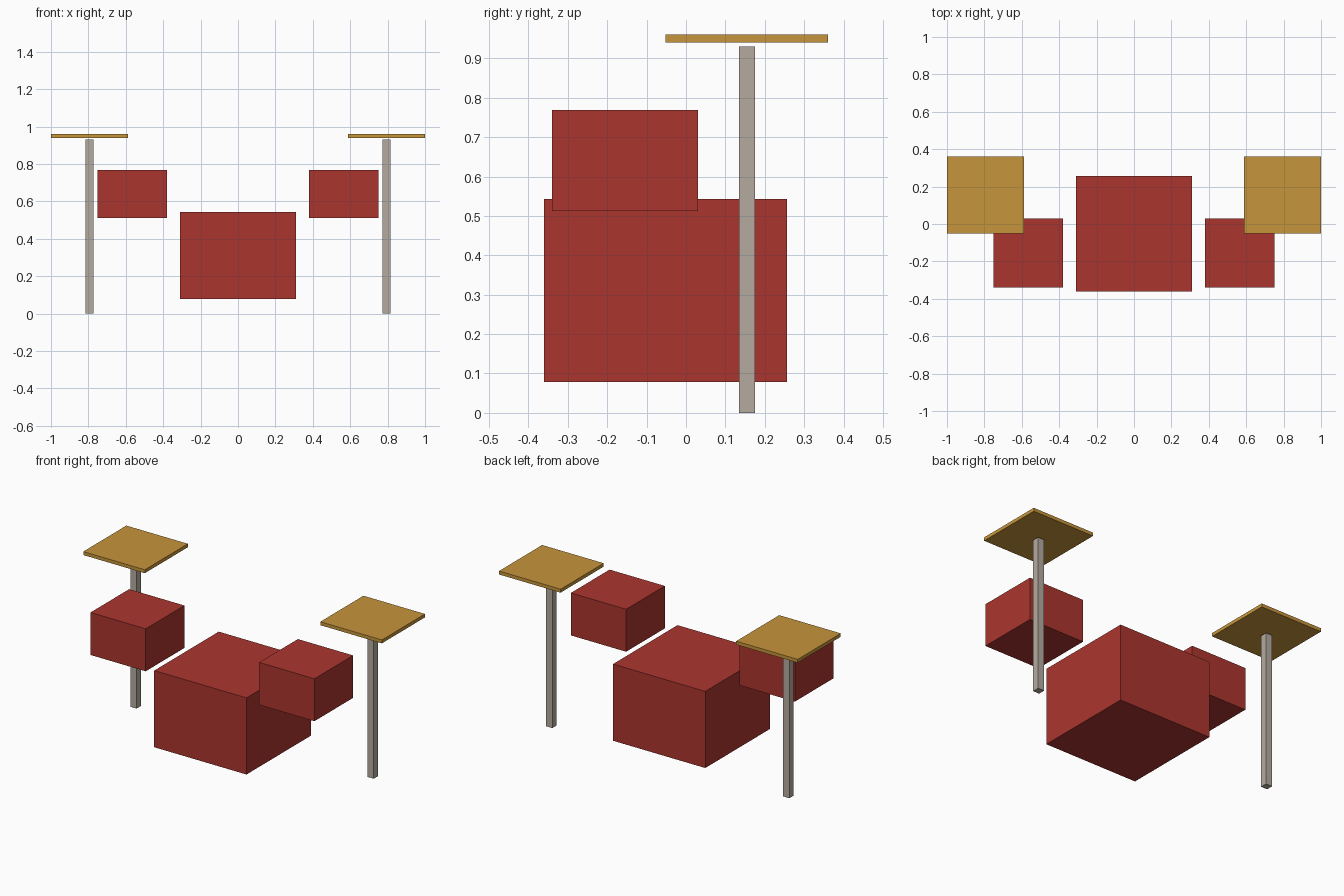
import bpy

if "Cube" in bpy.data.objects:
    bpy.data.objects.remove(bpy.data.objects["Cube"])


def material(name, color):
    mat = bpy.data.materials.new(name)
    mat.diffuse_color = (*color, 1.0)
    mat.use_nodes = True
    mat.node_tree.nodes["Principled BSDF"].inputs["Base Color"].default_value = mat.diffuse_color
    return mat


RED = material("red_paint", (0.41, 0.036, 0.028))
GOLD = material("golden_wood", (0.57, 0.30, 0.043))
STONE = material("pale_post", (0.46, 0.41, 0.35))


def box(name, low, high, mat):
    """Axis-aligned box between two corners."""
    center = [(a + b) / 2 for a, b in zip(low, high)]
    size = [b - a for a, b in zip(low, high)]
    bpy.ops.mesh.primitive_cube_add(size=1, location=center)
    obj = bpy.context.object
    obj.name = obj.data.name = name
    obj.scale = size
    bpy.ops.object.transform_apply(location=False, rotation=False, scale=True)
    obj.data.materials.append(mat)
    return obj


def box_pair(name, low, high, mat):
    """Box on the right and its mirror image on the left."""
    box(name + "_right", low, high, mat)
    box(name + "_left", (-high[0], *low[1:]), (-low[0], *high[1:]), mat)


# Large central block
box("center_block", (-0.309, -0.36, 0.079), (0.309, 0.257, 0.543), RED)

# Raised side blocks
box_pair("side_block", (0.38, -0.34, 0.512), (0.75, 0.03, 0.769), RED)

# Posts with thin square panels hovering just above them
box_pair("post", (0.773, 0.134, 0.0), (0.815, 0.175, 0.93), STONE)
box_pair("top_panel", (0.588, -0.052, 0.94), (1.0, 0.36, 0.961), GOLD)
